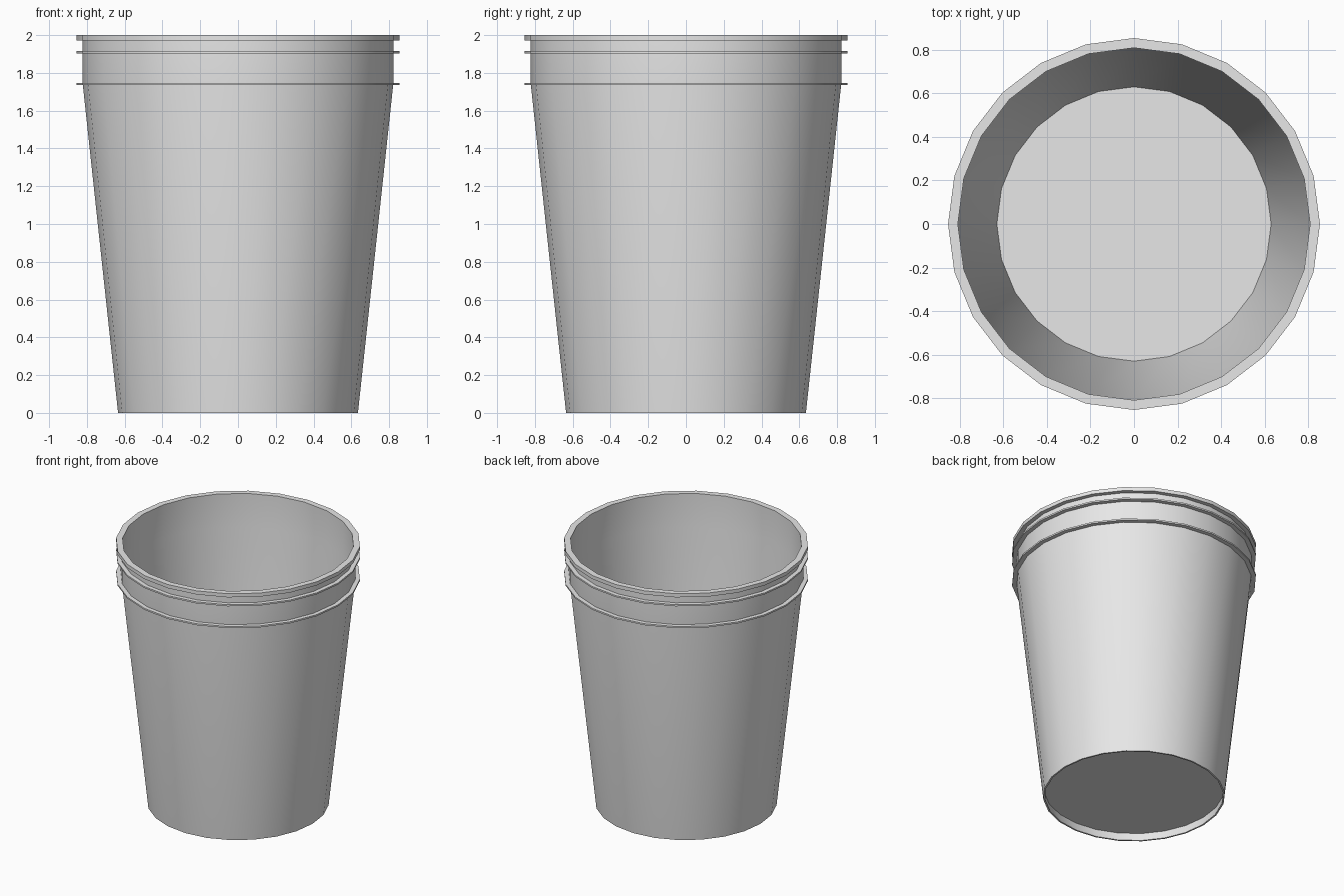
import bpy
import bmesh
import math

cube = bpy.data.objects.get("Cube")
if cube:
    bpy.data.objects.remove(cube, do_unlink=True)

SIDES = 24

grey = bpy.data.materials.new("light grey plastic")
grey.use_nodes = True
colour = (0.8, 0.8, 0.8, 1)
grey.diffuse_color = colour
grey.node_tree.nodes["Principled BSDF"].inputs["Base Color"].default_value = colour


def lathe(name, profile, closed):
    """Revolve (radius, height) points around z; radius 0 becomes a pole."""
    bm = bmesh.new()
    verts = [bm.verts.new((r, 0, z)) for r, z in profile]
    pairs = list(zip(verts, verts[1:]))
    if closed:
        pairs.append((verts[-1], verts[0]))
    edges = [bm.edges.new(p) for p in pairs]
    bmesh.ops.spin(bm, geom=verts + edges, cent=(0, 0, 0), axis=(0, 0, 1),
                   angle=math.tau, steps=SIDES, use_duplicate=False)
    bmesh.ops.remove_doubles(bm, verts=bm.verts, dist=0.0005)
    bmesh.ops.recalc_face_normals(bm, faces=bm.faces)
    mesh = bpy.data.meshes.new(name)
    bm.to_mesh(mesh)
    bm.free()
    mesh.materials.append(grey)
    obj = bpy.data.objects.new(name, mesh)
    bpy.context.collection.objects.link(obj)
    bpy.ops.object.select_all(action="DESELECT")
    obj.select_set(True)
    bpy.context.view_layer.objects.active = obj
    bpy.ops.object.shade_smooth_by_angle(angle=math.radians(30))
    return obj


def ring(name, low, high, inner=0.815, outer=0.854):
    return lathe(name, [(inner, low), (outer, low), (outer, high), (inner, high)], True)


# Thin tapered wall, straight collar and a floor recessed above the foot
lathe("bucket_body", [
    (0, 0.06), (0.63, 0.06), (0.623, 0), (0.635, 0),
    (0.822, 1.74), (0.822, 2), (0.809, 2), (0.809, 1.74),
    (0.63, 0.065), (0, 0.065),
], False)

# Top rim and the two thin ribs around the collar
ring("top_rim", 1.972, 2, inner=0.822)
ring("upper_rib", 1.903, 1.915)
ring("lower_rib", 1.735, 1.747)
